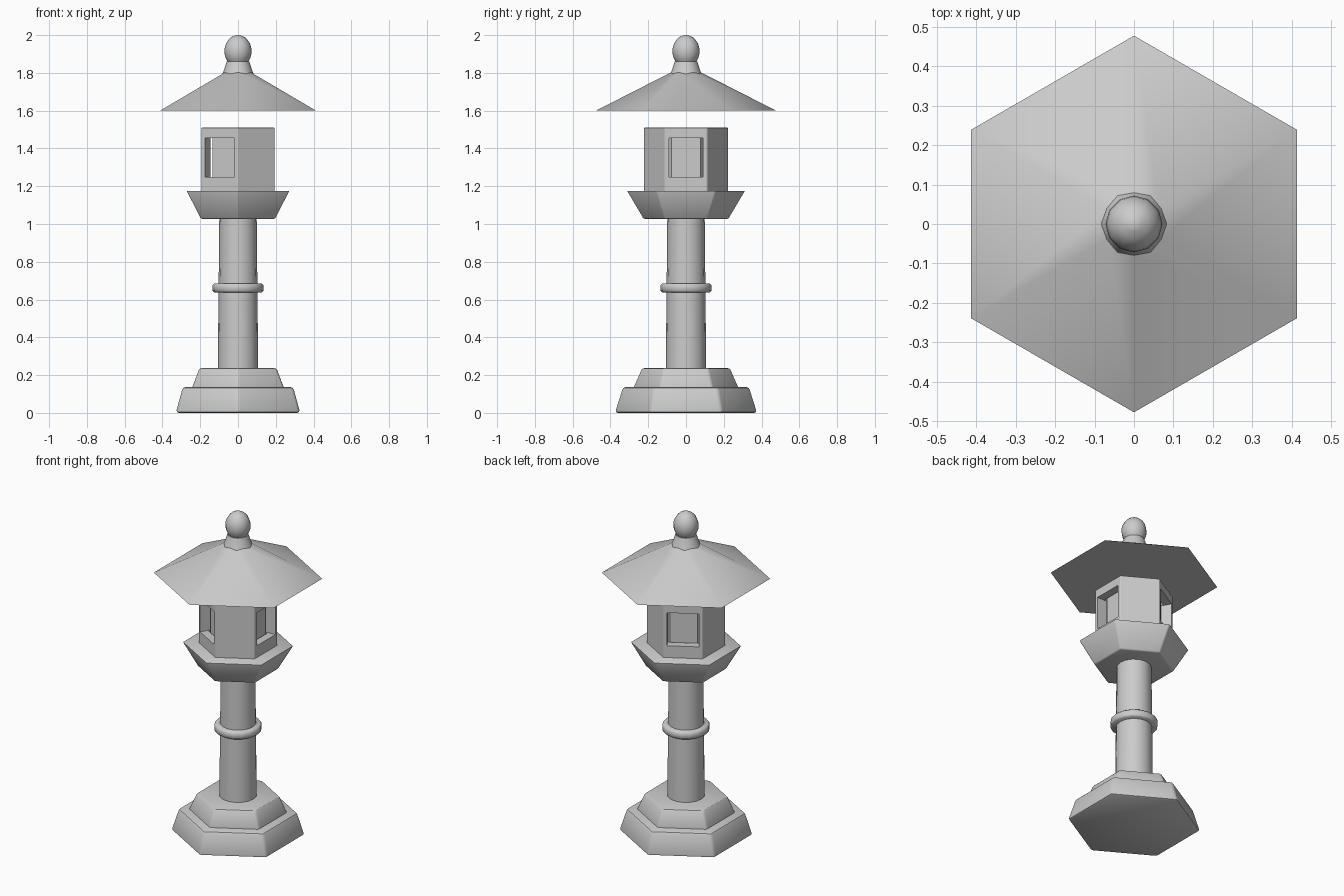
import bpy, bmesh
from math import sin, cos, pi, radians

if "Cube" in bpy.data.objects:
    bpy.data.objects.remove(bpy.data.objects["Cube"])


def lathe(name, sides, profile, bevel=0.0, segments=2):
    """Closed solid from (radius, z) points; first corner points along +y."""
    bm = bmesh.new()
    rings = []
    for r, z in profile:
        rings.append([bm.verts.new((r * sin(2 * pi * i / sides),
                                    r * cos(2 * pi * i / sides), z))
                      for i in range(sides)])
    for a, b in zip(rings, rings[1:]):
        for i in range(sides):
            j = (i + 1) % sides
            bm.faces.new((a[i], a[j], b[j], b[i]))
    bm.faces.new(rings[0])
    bm.faces.new(rings[-1])
    bmesh.ops.remove_doubles(bm, verts=bm.verts, dist=1e-5)
    bmesh.ops.recalc_face_normals(bm, faces=bm.faces)
    if bevel:
        bmesh.ops.bevel(bm, geom=bm.edges[:], offset=bevel, segments=segments,
                        profile=0.5, affect='EDGES', clamp_overlap=True)
    me = bpy.data.meshes.new(name)
    bm.to_mesh(me)
    bm.free()
    ob = bpy.data.objects.new(name, me)
    bpy.context.collection.objects.link(ob)
    return ob


def smooth(ob, angle=30):
    bpy.ops.object.select_all(action='DESELECT')
    ob.select_set(True)
    bpy.context.view_layer.objects.active = ob
    bpy.ops.object.shade_smooth_by_angle(angle=radians(angle))


def cut(ob, cutter):
    mod = ob.modifiers.new("cut", 'BOOLEAN')
    mod.operation = 'DIFFERENCE'
    mod.solver = 'EXACT'
    mod.object = cutter
    bpy.context.view_layer.objects.active = ob
    bpy.ops.object.modifier_apply(modifier=mod.name)
    bpy.data.objects.remove(cutter)


# Stepped hexagonal base
smooth(lathe("base_lower", 6, [(0.38, 0.0), (0.337, 0.137)], 0.015))
smooth(lathe("base_upper", 6, [(0.282, 0.13), (0.235, 0.237)], 0.012))

# Round tapered column with a collar
smooth(lathe("column", 16, [(0.107, 0.23), (0.099, 1.04)]))
smooth(lathe("column_ring", 16, [(0.125, 0.638), (0.134, 0.646),
                                 (0.134, 0.677), (0.125, 0.685)]), 50)

# Flared platform
smooth(lathe("platform", 6, [(0.226, 1.027), (0.314, 1.176)], 0.007))

# Hollow hexagonal lantern chamber, a window in every second wall
chamber = lathe("lantern_chamber", 6, [(0.223, 1.17), (0.223, 1.51)], 0.003, 1)
cut(chamber, lathe("cavity_cutter", 6, [(0.167, 1.21), (0.167, 1.48)]))
for a in (0, 120, 240):
    t = radians(a)
    bpy.ops.mesh.primitive_cube_add(size=1, rotation=(0, 0, t),
                                    location=(0.18 * cos(t), 0.18 * sin(t), 1.352))
    window = bpy.context.object
    window.name = "window_cutter"
    window.scale = (0.12, 0.182, 0.205)
    window.hide_render = True
    bpy.context.view_layer.update()
    cut(chamber, window)

# Inner core seen through the windows
lathe("light_core", 6, [(0.156, 1.20), (0.156, 1.49)])

# Hexagonal roof with flat underside
smooth(lathe("roof", 6, [(0.477, 1.60), (0.075, 1.805)]))

# Finial: neck and ball
smooth(lathe("finial_neck", 12, [(0.085, 1.79), (0.074, 1.815), (0.06, 1.86)]))
ball = [(0.072 * cos(radians(a)), 1.915 + 0.085 * sin(radians(a)))
        for a in range(-45, 90, 15)]
smooth(lathe("finial_ball", 12, ball + [(0.012, 2.0)]), 40)
